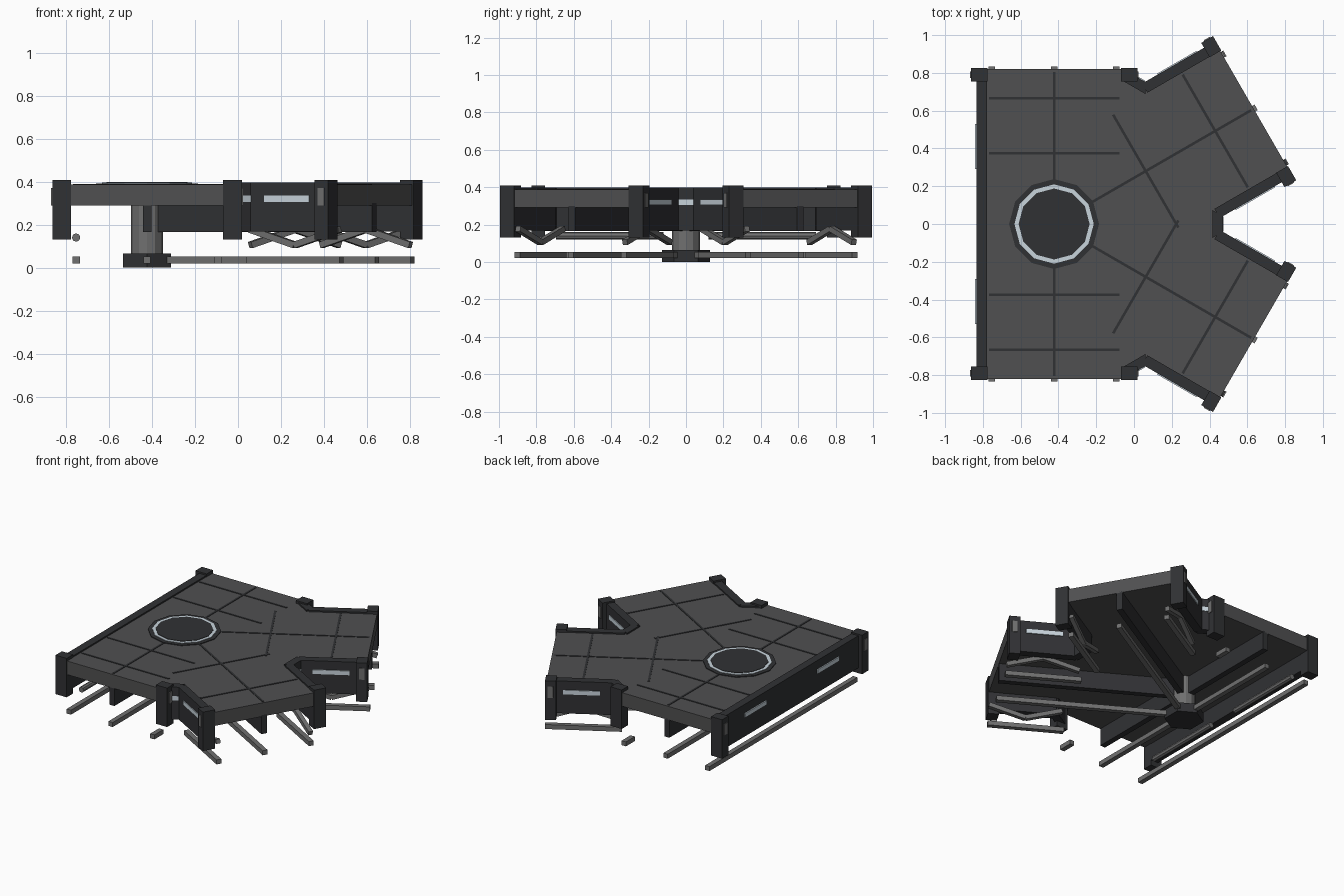
import bpy, bmesh, math
from mathutils import Vector, Matrix

if "Cube" in bpy.data.objects:
    bpy.data.objects.remove(bpy.data.objects["Cube"])

HUB = Vector((-0.423, 0, 0))


def material(name, c):
    m = bpy.data.materials.new(name)
    m.diffuse_color = (*c, 1)
    m.use_nodes = True
    m.node_tree.nodes["Principled BSDF"].inputs["Base Color"].default_value = m.diffuse_color
    return m


DECK = material("deck_grey", (0.08, 0.08, 0.082))
DARK = material("dark_metal", (0.03, 0.031, 0.034))
BAR = material("bar_grey", (0.16, 0.16, 0.16))
LIGHT = material("light_panel", (0.58, 0.66, 0.72))


def finish(name, bm, mat):
    bmesh.ops.recalc_face_normals(bm, faces=bm.faces)
    me = bpy.data.meshes.new(name)
    bm.to_mesh(me)
    bm.free()
    me.materials.append(mat)
    ob = bpy.data.objects.new(name, me)
    bpy.context.collection.objects.link(ob)
    return ob


def at(deg, t, lat, z=0.0):
    """Point t along an arm and lat sideways from it."""
    a = math.radians(deg)
    return HUB + Vector((math.cos(a) * t - math.sin(a) * lat,
                         math.sin(a) * t + math.cos(a) * lat, z))


def box(name, deg, t0, t1, l0, l1, z0, z1, mat):
    bm = bmesh.new()
    m = (Matrix.Translation(at(deg, (t0 + t1) / 2, (l0 + l1) / 2, (z0 + z1) / 2))
         @ Matrix.Rotation(math.radians(deg), 4, 'Z')
         @ Matrix.Diagonal((t1 - t0, abs(l1 - l0), z1 - z0, 1)))
    bmesh.ops.create_cube(bm, size=1, matrix=m)
    return finish(name, bm, mat)


def rod(name, p, q, size, mat, sides=4):
    """Straight bar between two points."""
    bm = bmesh.new()
    d = q - p
    m = Matrix.Translation((p + q) / 2) @ d.to_track_quat('Z', 'Y').to_matrix().to_4x4()
    r = size / 2 / math.cos(math.pi / sides)
    if sides == 4:
        m = m @ Matrix.Rotation(math.pi / 4, 4, 'Z')
    bmesh.ops.create_cone(bm, cap_ends=True, segments=sides, radius1=r, radius2=r,
                          depth=d.length, matrix=m)
    return finish(name, bm, mat)


def prism(name, pts, z0, z1, mat):
    bm = bmesh.new()
    f = bm.faces.new([bm.verts.new((p.x, p.y, z0)) for p in pts])
    g = bmesh.ops.extrude_face_region(bm, geom=[f])
    bmesh.ops.translate(bm, vec=(0, 0, z1 - z0),
                        verts=[v for v in g['geom'] if isinstance(v, bmesh.types.BMVert)])
    return finish(name, bm, mat)


def drum(name, r, z0, z1, sides, mat, turn=0.0):
    pts = [HUB + Vector((r * math.cos(turn + i * math.tau / sides),
                         r * math.sin(turn + i * math.tau / sides), 0)) for i in range(sides)]
    return prism(name, pts, z0, z1, mat)


ARMS = {-90: 0.82, -30: 1.22, 30: 1.22, 90: 0.82}
NOTCH = 0.785

# deck slab outline
outline = []
for deg, L in ARMS.items():
    if deg != -90:
        outline.append(at(deg, NOTCH, -0.405))
    outline += [at(deg, L, -0.405), at(deg, L, 0.405)]
    if deg != 90:
        outline.append(at(deg, NOTCH, 0.405))
prism("deck", outline, 0.29, 0.387, DECK)

for deg, L in ARMS.items():
    long_arm = L > 1
    # floor seams
    box("centre_seam", deg, 0.22, L - 0.015, -0.007, 0.007, 0.38, 0.39, DARK)
    for t in ((0.56, 0.985) if long_arm else (0.375, 0.665)):
        box("cross_seam", deg, t - 0.007, t + 0.007, -0.345, 0.345, 0.38, 0.39, DARK)
    # rib and rail under the arm centre
    box("under_rib", deg, 0, L, -0.02, 0.02, 0.165, 0.3, DARK)
    box("centre_rail", deg, 0.08, L + 0.015, -0.017, 0.017, 0.02, 0.052, BAR)
    for s in (-1, 1):
        # corner post with a small outward panel
        box("post", deg, L - 0.066, L + 0.006, s * 0.353, s * 0.441, 0.13, 0.408, DARK)
        box("post_panel", deg, L - 0.048, L - 0.012, s * 0.43, s * 0.446, 0.29, 0.37, BAR)
        if (deg, s) in ((-90, -1), (90, 1)):
            continue
        # notch side wall, rail, light strip and braces
        box("side_wall", deg, 0.775, L - 0.01, s * 0.355, s * 0.411, 0.167, 0.397, DARK)
        box("side_rail", deg, 0.735, L + 0.015, s * 0.313, s * 0.347, 0.02, 0.052, BAR)
        if long_arm:
            box("wall_light", deg, 0.87, 1.11, s * 0.4, s * 0.417, 0.305, 0.335, LIGHT)
            ends, mid = (0.105, 0.178) if s > 0 else (0.178, 0.105)
            m = at(deg, 0.985, s * 0.33, mid)
            for t in (0.745, 1.225):
                rod("brace", at(deg, t, s * 0.33, ends), m, 0.03, BAR)

# flat walls in the bottoms of the notches
for deg in (-60, 0, 60):
    pts = [at(deg, 0.838, -0.074), at(deg, 0.893, -0.042),
           at(deg, 0.893, 0.042), at(deg, 0.838, 0.074)]
    prism("notch_wall", pts, 0.167, 0.397, DARK)
    box("notch_light", deg, 0.885, 0.898, -0.04, 0.04, 0.305, 0.335, LIGHT)

# long back wall with lights, pipes and rail
box("long_wall", 90, -0.8, 0.8, 0.355, 0.411, 0.167, 0.397, DARK)
box("long_rail", 90, -0.835, 0.835, 0.313, 0.347, 0.02, 0.052, BAR)
for s in (-1, 1):
    t = s * 0.41
    box("long_wall_light", 90, t - 0.12, t + 0.12, 0.4, 0.419, 0.305, 0.335, LIGHT)
    rod("pipe", at(90, s * 0.12, 0.33, 0.14), at(90, s * 0.695, 0.33, 0.14), 0.036, BAR, 8)

# hub: foot, column, hatch
drum("foot", 0.128, 0, 0.065, 6, DARK, math.pi / 6)
drum("column", 0.075, 0.06, 0.3, 12, BAR)
drum("hatch_rim", 0.238, 0.38, 0.392, 12, DARK)
drum("hatch_light", 0.21, 0.38, 0.395, 12, LIGHT)
drum("hatch_cover", 0.188, 0.38, 0.398, 12, DARK)
